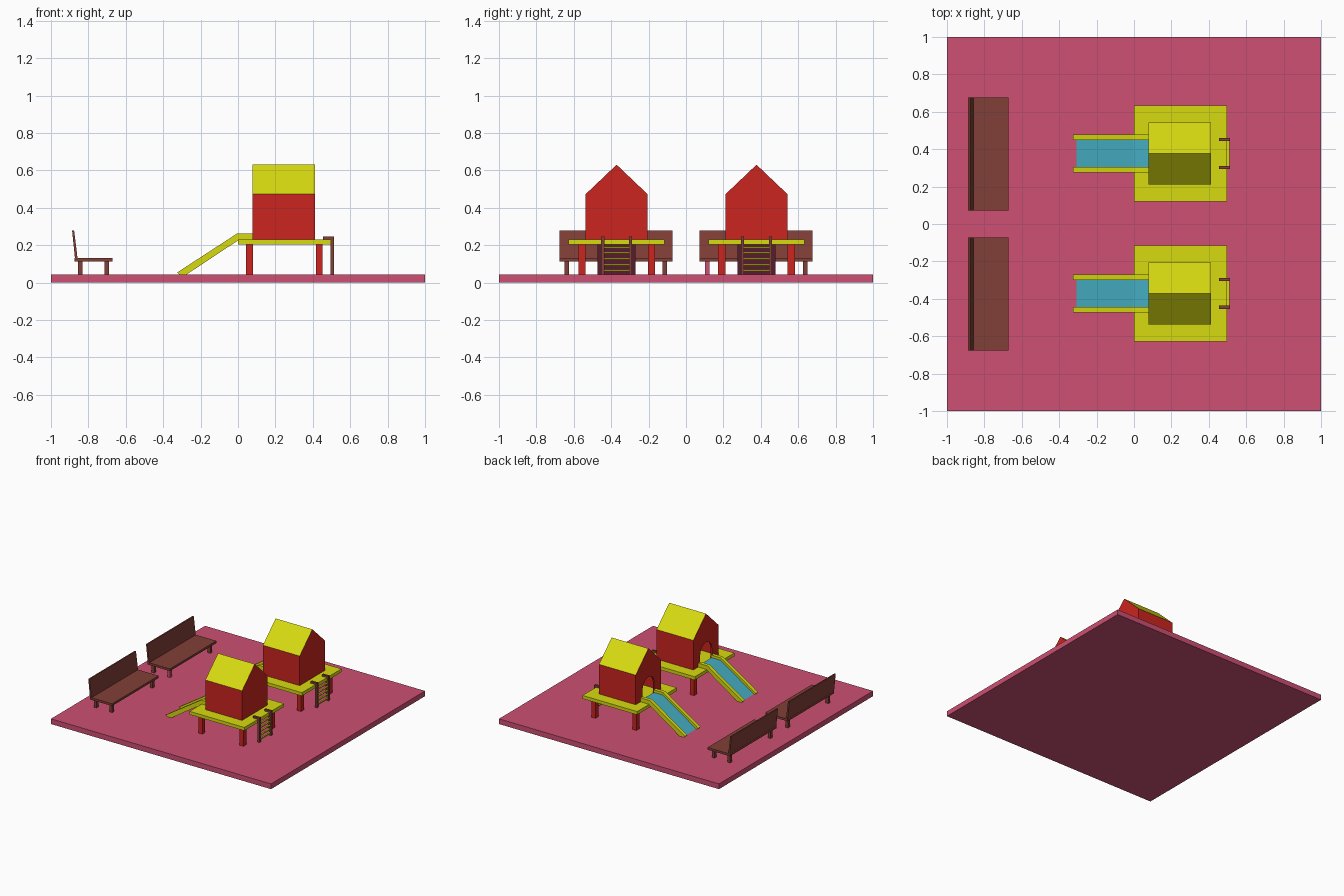
import bpy, bmesh, math
from mathutils import Vector

if "Cube" in bpy.data.objects:
    bpy.data.objects.remove(bpy.data.objects["Cube"])


def material(name, rgb):
    m = bpy.data.materials.new(name)
    m.diffuse_color = (*rgb, 1)
    m.use_nodes = True
    m.node_tree.nodes["Principled BSDF"].inputs["Base Color"].default_value = m.diffuse_color
    return m


PINK = material("pink", (0.61, 0.08, 0.17))
RED = material("red", (0.60, 0.018, 0.014))
YELLOW = material("yellow", (0.68, 0.70, 0.005))
BROWN = material("brown", (0.22, 0.05, 0.038))
BLUE = material("blue", (0.06, 0.43, 0.55))


def prism(name, profile, axis, a, b, mat, mat2=None, pick=None):
    """Extrude a profile (x,z or y,z) along an axis; pick(normal) selects faces for mat2."""
    place = (lambda p, t: (p[0], t, p[1])) if axis == 'y' else (lambda p, t: (t, p[0], p[1]))
    bm = bmesh.new()
    n = len(profile)
    r0 = [bm.verts.new(place(p, a)) for p in profile]
    r1 = [bm.verts.new(place(p, b)) for p in profile]
    bm.faces.new(r0)
    bm.faces.new(r1)
    for i in range(n):
        j = (i + 1) % n
        bm.faces.new((r0[i], r0[j], r1[j], r1[i]))
    bmesh.ops.recalc_face_normals(bm, faces=bm.faces)
    bm.normal_update()
    if pick:
        for f in bm.faces:
            f.material_index = int(pick(f.normal))
    mesh = bpy.data.meshes.new(name)
    bm.to_mesh(mesh)
    bm.free()
    mesh.materials.append(mat)
    if mat2:
        mesh.materials.append(mat2)
    ob = bpy.data.objects.new(name, mesh)
    bpy.context.collection.objects.link(ob)
    return ob


def box(name, x0, x1, y0, y1, z0, z1, mat):
    return prism(name, [(x0, z0), (x1, z0), (x1, z1), (x0, z1)], 'y', y0, y1, mat)


def cut(ob, cutter):
    cutter.hide_render = True
    cutter.hide_viewport = True
    mod = ob.modifiers.new(cutter.name, 'BOOLEAN')
    mod.operation = 'DIFFERENCE'
    mod.object = cutter


G = 0.043   # ground top
D = 0.23    # deck top


def gable(cy, half, bottom, eave, apex):
    return [(cy - half, bottom), (cy + half, bottom), (cy + half, eave), (cy, apex), (cy - half, eave)]


def playhouse(cy):
    # deck and legs
    box("deck", 0.0, 0.497, cy - 0.257, cy + 0.257, 0.203, D, YELLOW)
    for x in (0.043, 0.416):
        for s in (-1, 1):
            y = cy + s * 0.186
            box("deck_leg", x, x + 0.036, y - 0.019, y + 0.019, G, 0.203, RED)

    # hollow house with yellow roof faces and an arched doorway
    house = prism("house", gable(cy, 0.165, D, 0.473, 0.63), 'x', 0.078, 0.412,
                  RED, YELLOW, lambda n: n.z > 0.3)
    cut(house, prism("room_cutter", gable(cy, 0.153, D - 0.02, 0.467, 0.613), 'x', 0.09, 0.40, RED))
    arch = [(cy - 0.075, D - 0.02), (cy + 0.075, D - 0.02)]
    arch += [(cy + 0.075 * math.cos(math.pi * i / 10), D + 0.09 + 0.075 * math.sin(math.pi * i / 10))
             for i in range(11)]
    cut(house, prism("door_cutter", arch, 'x', 0.05, 0.11, RED))

    # slide: two rails and a chute, with pink undersides
    under = lambda n: n.z < -0.3
    rail = [(0.078, 0.262), (-0.005, 0.262), (-0.325, 0.054), (-0.315, G),
            (-0.275, G), (0.0, 0.225), (0.078, 0.225)]
    for s in (-1, 1):
        prism("slide_rail", rail, 'y', cy + s * 0.072, cy + s * 0.101, YELLOW, PINK, under)
    chute = [(0.078, 0.241), (-0.005, 0.241), (-0.307, 0.044), (-0.275, G), (0.0, 0.225), (0.078, 0.225)]
    prism("slide_chute", chute, 'y', cy - 0.072, cy + 0.072, BLUE, PINK, under)

    # ladder: hooked posts and rungs
    post = [(0.495, G), (0.513, G), (0.513, 0.246), (0.455, 0.246), (0.455, D), (0.495, D)]
    for s in (-1, 1):
        prism("ladder_post", post, 'y', cy + s * 0.066, cy + s * 0.083, BROWN)
    for i in range(5):
        z = 0.065 + i * 0.031
        box("ladder_rung", 0.498, 0.510, cy - 0.066, cy + 0.066, z - 0.004, z + 0.004, YELLOW)


def bench(cy):
    # seat, leaning back and four legs
    box("bench_seat", -0.873, -0.67, cy - 0.302, cy + 0.302, 0.113, 0.131, BROWN)
    back = [(-0.872, 0.131), (-0.858, 0.131), (-0.876, 0.278), (-0.887, 0.278)]
    prism("bench_back", back, 'y', cy - 0.302, cy + 0.302, BROWN)
    for x in (-0.856, -0.713):
        for s in (-1, 1):
            y = cy + s * 0.262
            odd = cy > 0 and s < 0 and x > -0.8   # one front leg is pink
            box("bench_leg", x, x + 0.024, y - 0.012, y + 0.012, G, 0.113, PINK if odd else BROWN)


box("ground", -1, 1, -1, 1, 0, G, PINK)
for c in (0.377, -0.371):
    playhouse(c)
for c in (0.375, -0.375):
    bench(c)
